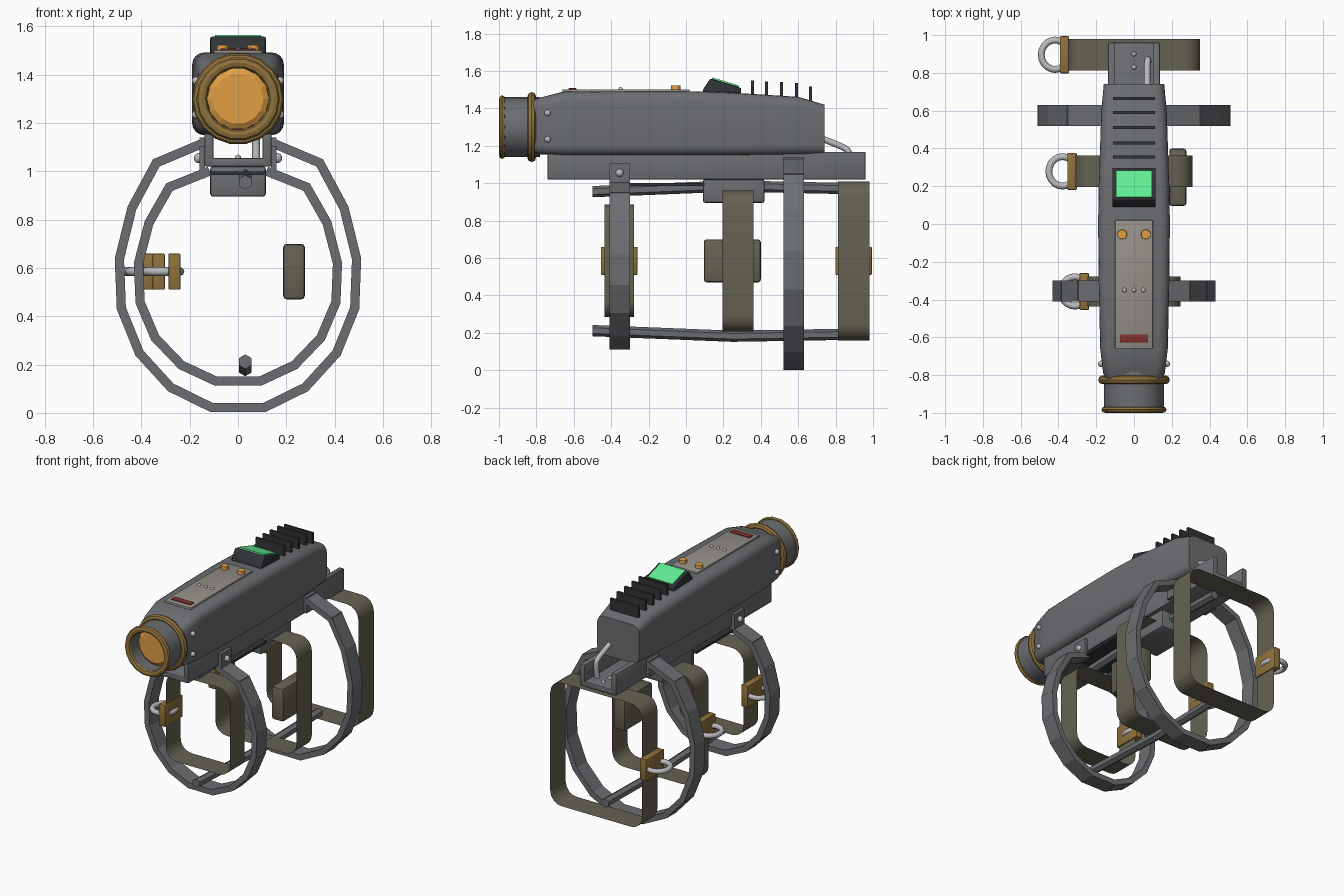
import bpy, bmesh, math
from mathutils import Matrix, Vector

if "Cube" in bpy.data.objects:
    bpy.data.objects.remove(bpy.data.objects["Cube"])

COL = dict(steel=(.15, .155, .165), dark=(.03, .033, .037), gold=(.28, .17, .045), orange=(.75, .35, .06),
           green=(.12, .87, .3), red=(.22, .03, .025), strap=(.13, .12, .085), panel=(.3, .28, .25),
           bolt=(.5, .5, .52))
MAT = {}
for k, c in COL.items():
    MAT[k] = bpy.data.materials.new(k)
    MAT[k].diffuse_color = (*c, 1)


def finish(name, bm, mat, smooth=None, recalc=True):
    if recalc:
        bmesh.ops.recalc_face_normals(bm, faces=bm.faces)
    me = bpy.data.meshes.new(name)
    bm.to_mesh(me)
    bm.free()
    me.materials.append(MAT[mat])
    ob = bpy.data.objects.new(name, me)
    bpy.context.collection.objects.link(ob)
    if smooth:
        bpy.ops.object.select_all(action='DESELECT')
        ob.select_set(True)
        bpy.context.view_layer.objects.active = ob
        bpy.ops.object.shade_smooth_by_angle(angle=math.radians(smooth))
    return ob


def box(name, x, y, z, mat, bevel=0, rot=None):
    """Box from (min, max) ranges."""
    bm = bmesh.new()
    c = Vector([(a[0] + a[1]) / 2 for a in (x, y, z)])
    s = [a[1] - a[0] for a in (x, y, z)]
    m = Matrix.Translation(c) @ (rot or Matrix()) @ Matrix.Diagonal((*s, 1))
    bmesh.ops.create_cube(bm, size=1, matrix=m)
    if bevel:
        bmesh.ops.bevel(bm, geom=bm.edges[:], offset=bevel, segments=2, profile=.5, affect='EDGES')
    return finish(name, bm, mat, 40 if bevel else None)


def loft(name, rings, mat, smooth=None, closed=False, caps=True):
    """Skin a list of equal-length point rings."""
    bm = bmesh.new()
    vs = [[bm.verts.new(p) for p in r] for r in rings]
    n = len(vs[0])
    for a, b in zip(vs, vs[1:] + (vs[:1] if closed else [])):
        for i in range(n):
            bm.faces.new((a[i], a[(i + 1) % n], b[(i + 1) % n], b[i]))
    if caps and not closed:
        bm.faces.new(vs[0])
        bm.faces.new(vs[-1])
    return finish(name, bm, mat, smooth)


def lathe_y(name, prof, mat, n, zc=1.3, smooth=35, closed=False):
    """Revolve (y, radius) profile about the barrel axis."""
    rings = [[(r * math.cos(math.tau * i / n), y, zc + r * math.sin(math.tau * i / n)) for i in range(n)]
             for y, r in prof]
    return loft(name, rings, mat, smooth, closed)


def ball(name, loc, r, mat='bolt', scale=(1, 1, 1)):
    bm = bmesh.new()
    bmesh.ops.create_uvsphere(bm, u_segments=12, v_segments=8, radius=r,
                              matrix=Matrix.Translation(loc) @ Matrix.Diagonal((*scale, 1)))
    return finish(name, bm, mat, 60)


def rounded(hw, z0, z1, r, seg=4):
    """Rounded rectangle in xz."""
    pts = []
    for cx, cz, a0 in ((hw - r, z1 - r, 0), (r - hw, z1 - r, 90), (r - hw, z0 + r, 180), (hw - r, z0 + r, 270)):
        for i in range(seg + 1):
            a = math.radians(a0 + 90 * i / seg)
            pts.append((cx + r * math.cos(a), cz + r * math.sin(a)))
    return pts


def tube(name, pts, r, mat, res=2, kind='POLY', smooth=None):
    cu = bpy.data.curves.new(name, 'CURVE')
    cu.dimensions, cu.bevel_depth, cu.bevel_resolution, cu.use_fill_caps = '3D', r, res, True
    sp = cu.splines.new(kind)
    sp.points.add(len(pts) - 1)
    for p, c in zip(sp.points, pts):
        p.co = (*c, 1)
    if kind == 'NURBS':
        sp.order_u, sp.use_endpoint_u, sp.resolution_u = 3, True, 6
    sp.use_smooth = bool(smooth)
    cu.materials.append(MAT[mat])
    ob = bpy.data.objects.new(name, cu)
    bpy.context.collection.objects.link(ob)
    return ob


# main housing
sections = [(-.82, .15, 1.17, 1.44), (-.79, .163, 1.155, 1.455), (-.66, .179, 1.15, 1.489), (-.3, .187, 1.15, 1.492),
            (0, .19, 1.15, 1.492), (.2, .187, 1.15, 1.487), (.6, .173, 1.153, 1.462), (.74, .16, 1.155, 1.42)]
loft("main_housing", [[(x, y, z) for x, z in rounded(w, a, b, .05)] for y, w, a, b in sections], "steel", 30)

# nozzle, gold rims and lens
lathe_y("nozzle_tube", [(-.985, .16), (-.78, .16), (-.78, .13), (-.985, .13)], "steel", 24, closed=True)


def rim(name, y0, y1, r0, r1):
    m, h, t, w = (y0 + y1) / 2, (r0 + r1) / 2, (r1 - r0) / 2, (y1 - y0) / 2
    prof = [(m + w * math.cos(math.tau * i / 8), h + t * math.sin(math.tau * i / 8)) for i in range(8)]
    lathe_y(name, prof, "gold", 18, closed=True)


rim("nozzle_front_rim", -1.0, -.966, .128, .173)
rim("nozzle_rear_rim", -.848, -.802, .145, .19)
lathe_y("nozzle_lens", [(-.88, .13), (-.90, .128), (-.915, .105)], "orange", 14, smooth=None)

# housing bolts
for s in (-1, 1):
    for z in (1.235, 1.375):
        ball("housing_bolt", (s * .174, -.74, z), .017)

# top control panel
box("control_panel", (-.1, .1), (-.66, .02), (1.47, 1.502), "panel", .004)
box("panel_red_bar", (-.075, .075), (-.627, -.585), (1.49, 1.508), "red", .003)
for x in (-.05, 0, .05):
    ball("panel_rivet", (x, -.35, 1.502), .012)
for x in (-.0625, .0625):
    bm = bmesh.new()
    bmesh.ops.create_cone(bm, cap_ends=True, segments=10, radius1=.027, radius2=.025, depth=.03,
                          matrix=Matrix.Translation((x, -.055, 1.508)))
    finish("panel_knob", bm, "orange", 40)

# tilted display
prof = [(.09, 1.46), (.09, 1.50), (.13, 1.56), (.295, 1.51), (.295, 1.46)]
bm = bmesh.new()
f = bm.faces.new([bm.verts.new((-.115, *p)) for p in prof])
ext = bmesh.ops.extrude_face_region(bm, geom=[f])['geom']
bmesh.ops.translate(bm, vec=(.23, 0, 0), verts=[v for v in ext if isinstance(v, bmesh.types.BMVert)])
bmesh.ops.recalc_face_normals(bm, faces=bm.faces)
bmesh.ops.bevel(bm, geom=bm.edges[:], offset=.008, segments=2, profile=.5, affect='EDGES')
finish("display_housing", bm, "dark", 40)
box("display_screen", (-.095, .095), (.137, .285), (1.53, 1.544), "green",
    rot=Matrix.Rotation(-math.atan2(.05, .165), 4, 'X'))

# cooling fins
for y, z in ((.355, 1.548), (.43, 1.545), (.51, 1.54), (.59, 1.535), (.665, 1.518)):
    box("cooling_fin", (-.11, .11), (y - .008, y + .008), (1.41, z), "dark")

# U-shaped rail beneath the housing
for s in (-1, 1):
    box("rail_wall", sorted((s * .102, s * .138)), (-.74, .96), (1.02, 1.168), "steel", .006)
box("rail_floor", (-.12, .12), (-.74, .96), (1.02, 1.055), "steel", .004)
for y in (.83, .9):
    ball("rail_bolt", (0, y, 1.056), .013)
tube("rear_cable", [(.07, .7, 1.25), (.07, .76, 1.225), (.07, .85, 1.19), (.075, .88, 1.16), (.075, .86, 1.05)],
     .017, "bolt", 2, 'NURBS', True)
box("rail_pad", (-.115, .115), (.09, .42), (.895, 1.022), "steel", .012)
box("under_plate", (-.15, .15), (-.4, .1), (.985, 1.0), "dark")

# segmented frame rings
half = [(.113, .003), (.29, .09), (.425, .238), (.502, .43), (.51, .64), (.457, .855), (.352, 1.05), (.15, 1.135)]
path = [(-x, z) for x, z in reversed(half)] + half


def frame_ring(name, y0, y1, sx, sz):
    bm = bmesh.new()
    pts = [Vector((x * sx, 0, .55 + (z - .55) * sz)) for x, z in path]
    for p, q in zip(pts, pts[1:]):
        d = q - p
        nrm = Vector((-d.z, 0, d.x)).normalized()
        c = (p + q) / 2 + nrm * .019
        m = (Matrix.Translation((c.x, (y0 + y1) / 2, c.z)) @ Matrix.Rotation(-math.atan2(d.z, d.x), 4, 'Y')
             @ Matrix.Diagonal((d.length + .004, y1 - y0, .038, 1)))
        bmesh.ops.create_cube(bm, size=1, matrix=m)
    finish(name, bm, "steel")


frame_ring("front_frame_ring", -.41, -.30, .845, .8)
frame_ring("rear_frame_ring", .52, .63, 1, 1)
for s in (-1, 1):
    box("front_ring_tab", sorted((s * .136, s * .16)), (-.41, -.30), (.97, 1.105), "steel")
    box("rear_ring_tab", sorted((s * .136, s * .16)), (.52, .63), (1.03, 1.14), "steel")
    ball("ring_bolt", (s * .162, -.355, 1.055), .021)

# long hexagonal rods joining the rings
for name, zs in (("upper_rod", (.955, .985, .972)), ("lower_rod", (.212, .182, .192))):
    rings = []
    for y, z in zip((-.5, .25, .84), zs):
        rings.append([(.03 + .03 * math.sin(math.pi * i / 3), y, z + .03 * math.cos(math.pi * i / 3))
                      for i in range(6)])
    loft(name, rings, "steel")

# strap loops with buckles and pull rings
for tag, y0, y1, hw, z0, z1 in (("front", -.437, -.277, .245, .285, .885), ("middle", .195, .362, .31, .207, .96),
                                ("rear", .812, .98, .35, .16, 1.01)):
    ym = (y0 + y1) / 2
    loft(tag + "_strap", [[(x, y, z) for x, z in rounded(hw, z0, z1, .085)] for y in (y0, y1)], "strap", 30, caps=False)
    xb = -hw - .018
    box(tag + "_buckle", (xb - .025, xb + .025), (ym - .098, ym + .098), (.51, .66), "gold", .006)
    rings = []
    for i in range(20):
        a = math.tau * i / 20
        ring = []
        for j in range(8):
            b = math.tau * j / 8
            r = .018 * math.cos(b)
            ring.append((xb - .05 + (.073 + r) * math.cos(a), ym + (.078 + r) * math.sin(a), .585 + .018 * math.sin(b)))
        rings.append(ring)
    loft(tag + "_pull_ring", rings, "bolt", 60, closed=True)

# side cushion
box("side_cushion", (.187, .277), (.095, .4), (.47, .7), "strap", .015)

for m in bpy.data.materials:
    if m.users and not m.is_grease_pencil:
        m.use_nodes = True
        m.node_tree.nodes["Principled BSDF"].inputs["Base Color"].default_value = m.diffuse_color
